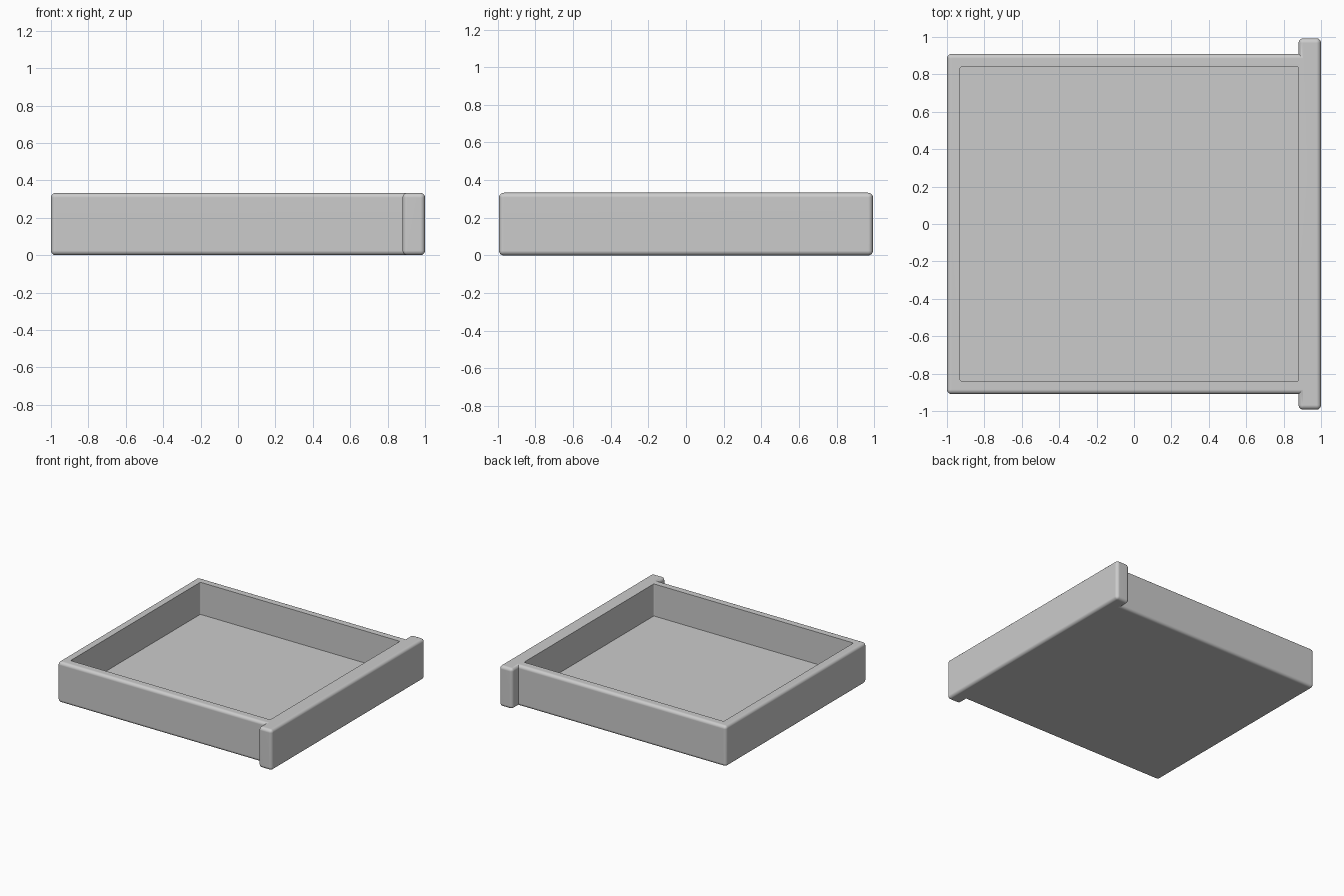
import bpy, bmesh, math

if "Cube" in bpy.data.objects:
    bpy.data.objects.remove(bpy.data.objects["Cube"])

HEIGHT, FLOOR = 0.333, 0.07


def prism(name, outline, z0, z1, bevel, keep_edge):
    """Extrude an outline upward and round the edges chosen by keep_edge."""
    bm = bmesh.new()
    base = bm.faces.new([bm.verts.new((x, y, z0)) for x, y in outline])
    top = bmesh.ops.extrude_face_region(bm, geom=[base], use_keep_orig=True)
    for v in top["geom"]:
        if isinstance(v, bmesh.types.BMVert):
            v.co.z = z1
    bmesh.ops.recalc_face_normals(bm, faces=bm.faces)
    edges = [e for e in bm.edges if keep_edge(e)]
    bmesh.ops.bevel(bm, geom=edges, offset=bevel, segments=5, profile=0.5,
                    affect='EDGES', clamp_overlap=True)
    mesh = bpy.data.meshes.new(name)
    bm.to_mesh(mesh)
    bm.free()
    obj = bpy.data.objects.new(name, mesh)
    bpy.context.collection.objects.link(obj)
    return obj


def is_vertical(e):
    a, b = e.verts
    return abs(a.co.z - b.co.z) > 0.01


# Drawer solid: T-shaped plan, box behind a wider front panel
half = [(-1, -0.91), (0.88, -0.91), (0.88, -0.993), (1, -0.993)]
plan = half + [(x, -y) for x, y in reversed(half)]
drawer = prism("drawer", plan, 0, HEIGHT, 0.025, lambda e: e.is_convex)

# Cavity cutter, with slightly rounded vertical corners
x0, x1, y = -0.93, 0.88, 0.84
cutter = prism("cavity_cutter", [(x0, -y), (x1, -y), (x1, y), (x0, y)],
               FLOOR, HEIGHT + 0.2, 0.01, is_vertical)
cutter.hide_render = True

# Hollow out the drawer, then drop the cutter
cut = drawer.modifiers.new("cavity", 'BOOLEAN')
cut.operation = 'DIFFERENCE'
cut.solver = 'EXACT'
cut.object = cutter
bpy.context.view_layer.objects.active = drawer
drawer.select_set(True)
bpy.ops.object.modifier_apply(modifier=cut.name)
bpy.data.objects.remove(cutter, do_unlink=True)

# Smooth rounded edges, crisp inside corners
bpy.ops.object.shade_smooth_by_angle(angle=math.radians(35))
weighted = drawer.modifiers.new("flat_faces", 'WEIGHTED_NORMAL')
weighted.keep_sharp = True
